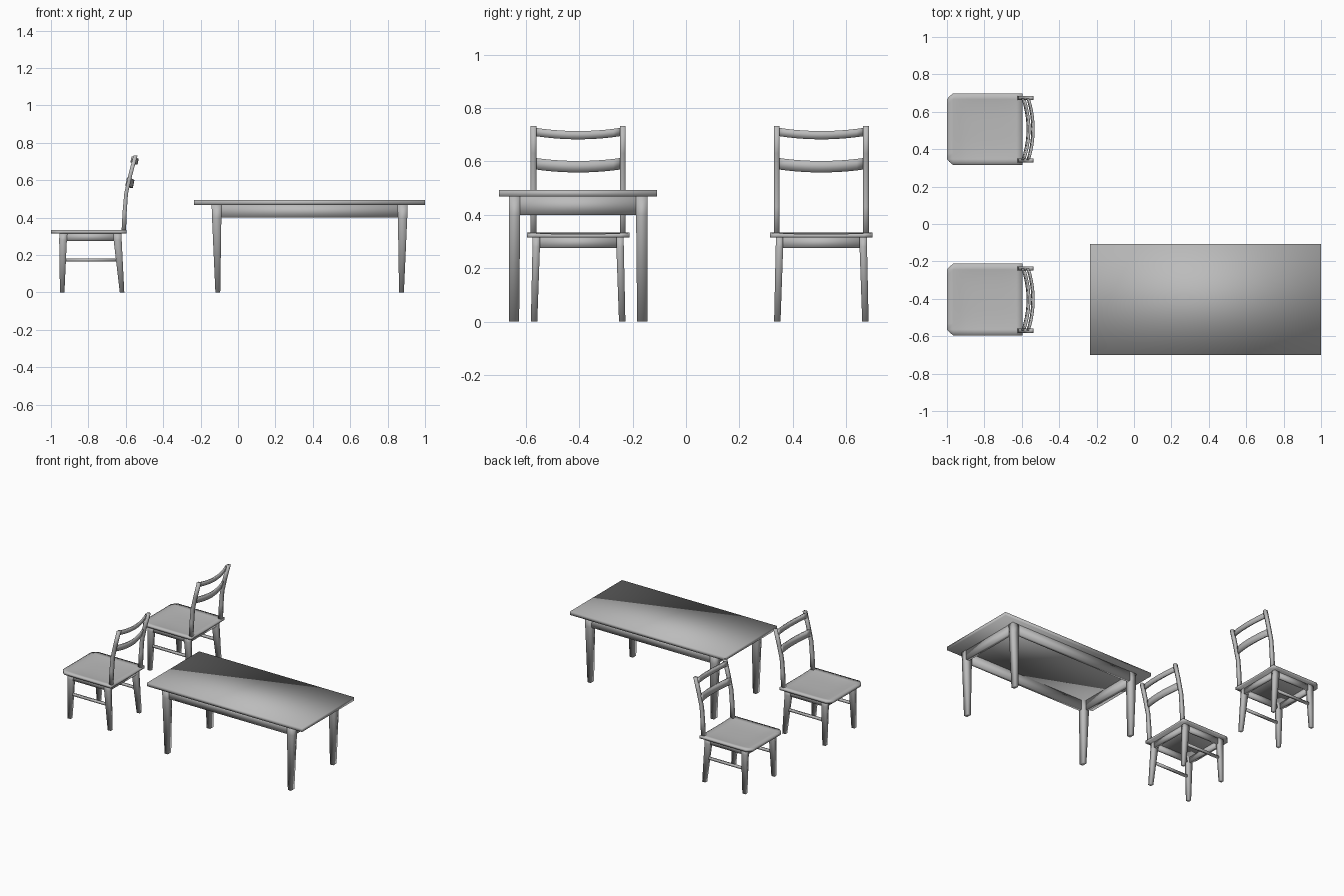
import bpy
import bmesh
import math

cube = bpy.data.objects.get("Cube")
if cube:
    bpy.data.objects.remove(cube, do_unlink=True)

# One plain grey for the whole set
grey = bpy.data.materials.new("plain_grey")
grey.use_nodes = True
COLOUR = (0.5, 0.5, 0.5, 1)
grey.diffuse_color = COLOUR
grey.node_tree.nodes["Principled BSDF"].inputs["Base Color"].default_value = COLOUR


def finish(name, bm):
    bmesh.ops.recalc_face_normals(bm, faces=bm.faces)
    mesh = bpy.data.meshes.new(name)
    bm.to_mesh(mesh)
    bm.free()
    mesh.materials.append(grey)
    mesh.polygons.foreach_set("use_smooth", [True] * len(mesh.polygons))
    obj = bpy.data.objects.new(name, mesh)
    bpy.context.collection.objects.link(obj)
    return obj


def loft(name, rings):
    """Skin a list of four-cornered rings and cap both ends."""
    bm = bmesh.new()
    loops = [[bm.verts.new(p) for p in ring] for ring in rings]
    for a, b in zip(loops, loops[1:]):
        for i in range(4):
            j = (i + 1) % 4
            bm.faces.new((a[i], a[j], b[j], b[i]))
    bm.faces.new(loops[0])
    bm.faces.new(loops[-1])
    return finish(name, bm)


def rect(x0, x1, y0, y1, z):
    return [(x0, y0, z), (x1, y0, z), (x1, y1, z), (x0, y1, z)]


def box(name, x0, x1, y0, y1, z0, z1):
    return loft(name, [rect(x0, x1, y0, y1, z0), rect(x0, x1, y0, y1, z1)])


def apron(name, x0, x1, y0, y1, z0, z1, t):
    """Open rectangular frame of four rails."""
    box(name + "_right", x0, x1, y0, y0 + t, z0, z1)
    box(name + "_left", x0, x1, y1 - t, y1, z0, z1)
    box(name + "_back_end", x0, x0 + t, y0 + t, y1 - t, z0, z1)
    box(name + "_front_end", x1 - t, x1, y0 + t, y1 - t, z0, z1)


def table(cx, cy):
    box("table_top", cx - .617, cx + .617, cy - .296, cy + .296, .468, .493)
    apron("table_apron", cx - .52, cx + .52, cy - .257, cy + .257, .40, .468, .025)
    # Legs taper towards the floor along the table's length
    for sx in (-1, 1):
        for sy in (-1, 1):
            def ring(outer, inner, depth, z):
                xs = sorted((cx + sx * outer, cx + sx * inner))
                ys = sorted((cy + sy * .259, cy + sy * (.259 - depth)))
                return rect(*xs, *ys, z)
            loft("table_leg", [ring(.504, .478, .038, 0), ring(.522, .472, .042, .40),
                               ring(.524, .470, .042, .468)])


def seat(cy):
    # Dished seat with clipped front corners
    bm = bmesh.new()
    bmesh.ops.create_grid(bm, x_segments=12, y_segments=12, size=1)
    for v in bm.verts:
        u, w = v.co.x, v.co.y
        dish = max(0, 1 - abs(w) ** 3) * max(0, 1 - (u - .15) ** 4)
        clip = .035 if u < -.99 and abs(w) > .99 else 0
        v.co = (-.798 + .202 * u + clip * .35, cy + .192 * w - math.copysign(clip * .5, w),
                .333 - .010 * dish)
    border = [e for e in bm.edges if e.is_boundary]
    skirt = bmesh.ops.extrude_edge_only(bm, edges=border)["geom"]
    for v in (g for g in skirt if isinstance(g, bmesh.types.BMVert)):
        v.co.z = .315
    bmesh.ops.holes_fill(bm, edges=[e for e in bm.edges if e.is_boundary])
    finish("seat", bm)


def slat(name, cy, x, z, height, bow, drop):
    # Back slat bowed away from the sitter
    rings = []
    for i in range(11):
        u = i / 5 - 1
        k = 1 - u * u
        y, xc, zc = cy + .165 * u, x + bow * k, z - drop * k
        lean = .1 * height
        rings.append([(xc + s * .006 + t * lean, y, zc + t * height / 2)
                      for s, t in ((-1, -1), (1, -1), (1, 1), (-1, 1))])
    loft(name, rings)


# Back post centre line: x, z, width
POST = [(-.611, .32, .024), (-.606, .43, .022), (-.598, .53, .020),
        (-.575, .63, .021), (-.548, .733, .022)]


def chair(cy):
    seat(cy)
    apron("chair_apron", -.95, -.63, cy - .165, cy + .165, .275, .318, .018)
    for s in (-1, 1):
        def ring(x0, x1, inner, outer, z):
            ys = sorted((cy + s * inner, cy + s * outer))
            return rect(x0, x1, *ys, z)
        loft("chair_front_leg", [ring(-.952, -.928, .153, .177, 0),
                                 ring(-.956, -.915, .143, .171, .28),
                                 ring(-.955, -.912, .143, .170, .318)])
        loft("chair_rear_leg", [ring(-.632, -.608, .153, .177, 0),
                                ring(-.665, -.622, .143, .171, .28),
                                ring(-.667, -.624, .143, .170, .318)])
        loft("back_post", [ring(x - w / 2, x + w / 2, .156, .178, z) for x, z, w in POST])
        ys = sorted((cy + s * .152, cy + s * .167))
        box("side_stretcher", -.93, -.635, *ys, .166, .182)
    slat("top_slat", cy, -.566, .711, .031, .026, .013)
    slat("lower_slat", cy, -.592, .592, .043, .028, .012)


table(.383, -.404)
for y in (-.404, .507):
    chair(y)
